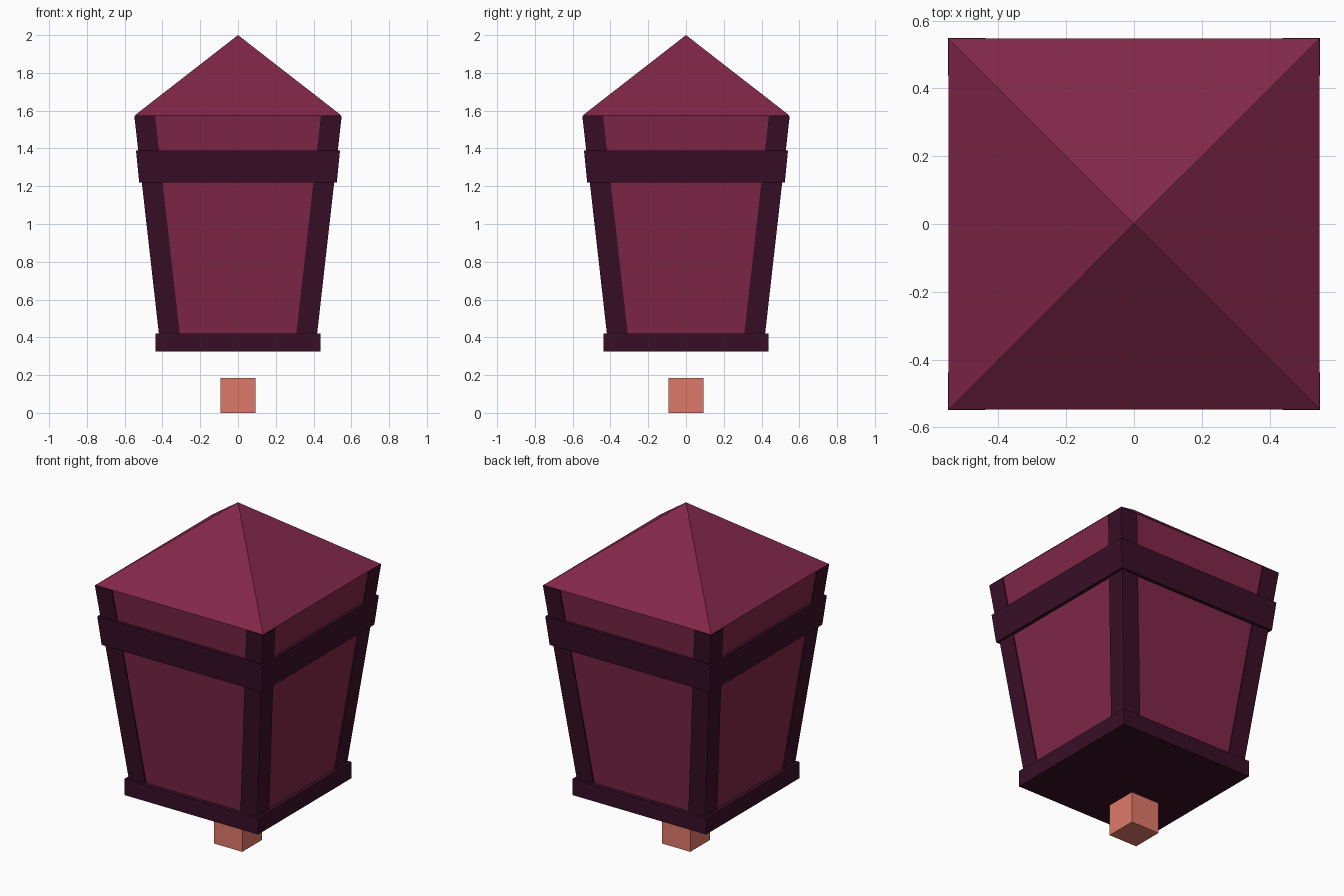
import bpy
import bmesh

cube = bpy.data.objects.get("Cube")
if cube:
    bpy.data.objects.remove(cube, do_unlink=True)


def make_material(name, rgb):
    """Flat material from 8-bit sRGB values, stored as linear."""
    lin = [((c / 255 + 0.055) / 1.055) ** 2.4 for c in rgb]
    mat = bpy.data.materials.new(name)
    mat.use_nodes = True
    mat.diffuse_color = (*lin, 1)
    bsdf = mat.node_tree.nodes["Principled BSDF"]
    bsdf.inputs["Base Color"].default_value = (*lin, 1)
    bsdf.inputs["Roughness"].default_value = 0.9
    return mat


wine = make_material("wine red", (129, 39, 72))
dark = make_material("dark plum", (56, 15, 38))
salmon = make_material("salmon", (223, 121, 106))


def add_frustum(bm, low, high):
    """Closed block between two squares, each (centre x, centre y, half width, z)."""
    rings = []
    for cx, cy, half, z in (low, high):
        rings.append([bm.verts.new((cx + sx * half, cy + sy * half, z))
                      for sx, sy in ((-1, -1), (1, -1), (1, 1), (-1, 1))])
    bottom, top = rings
    bm.faces.new(bottom[::-1])
    bm.faces.new(top)
    for i in range(4):
        j = (i + 1) % 4
        bm.faces.new((bottom[i], bottom[j], top[j], top[i]))


def finish(name, bm, mat):
    bmesh.ops.recalc_face_normals(bm, faces=bm.faces[:])
    mesh = bpy.data.meshes.new(name)
    bm.to_mesh(mesh)
    bm.free()
    mesh.materials.append(mat)
    obj = bpy.data.objects.new(name, mesh)
    bpy.context.collection.objects.link(obj)
    return obj


def block(name, z0, half0, z1, half1, mat):
    bm = bmesh.new()
    add_frustum(bm, (0, 0, half0, z0), (0, 0, half1, z1))
    return finish(name, bm, mat)


BASE_TOP, EAVES, PEAK = 0.42, 1.575, 2.0
POST = 0.055  # half thickness of a corner post

# Foot block, base plate, tapered panels and band
block("foot_block", 0, 0.0925, 0.185, 0.0925, salmon)
block("base_plate", 0.325, 0.436, BASE_TOP, 0.436, dark)
block("side_panels", BASE_TOP, 0.412, EAVES, 0.543, wine)
block("upper_band", 1.22, 0.523, 1.39, 0.54, dark)

# Four leaning corner posts
bm = bmesh.new()
for sx in (-1, 1):
    for sy in (-1, 1):
        low, high = 0.419 - POST, 0.549 - POST
        add_frustum(bm, (sx * low, sy * low, POST, BASE_TOP),
                    (sx * high, sy * high, POST, EAVES - 0.002))
finish("corner_posts", bm, dark)

# Pyramid roof
bm = bmesh.new()
eave = [bm.verts.new((sx * 0.547, sy * 0.547, EAVES))
        for sx, sy in ((-1, -1), (1, -1), (1, 1), (-1, 1))]
peak = bm.verts.new((0, 0, PEAK))
bm.faces.new(eave[::-1])
for i in range(4):
    bm.faces.new((eave[i], eave[(i + 1) % 4], peak))
finish("roof", bm, wine)
